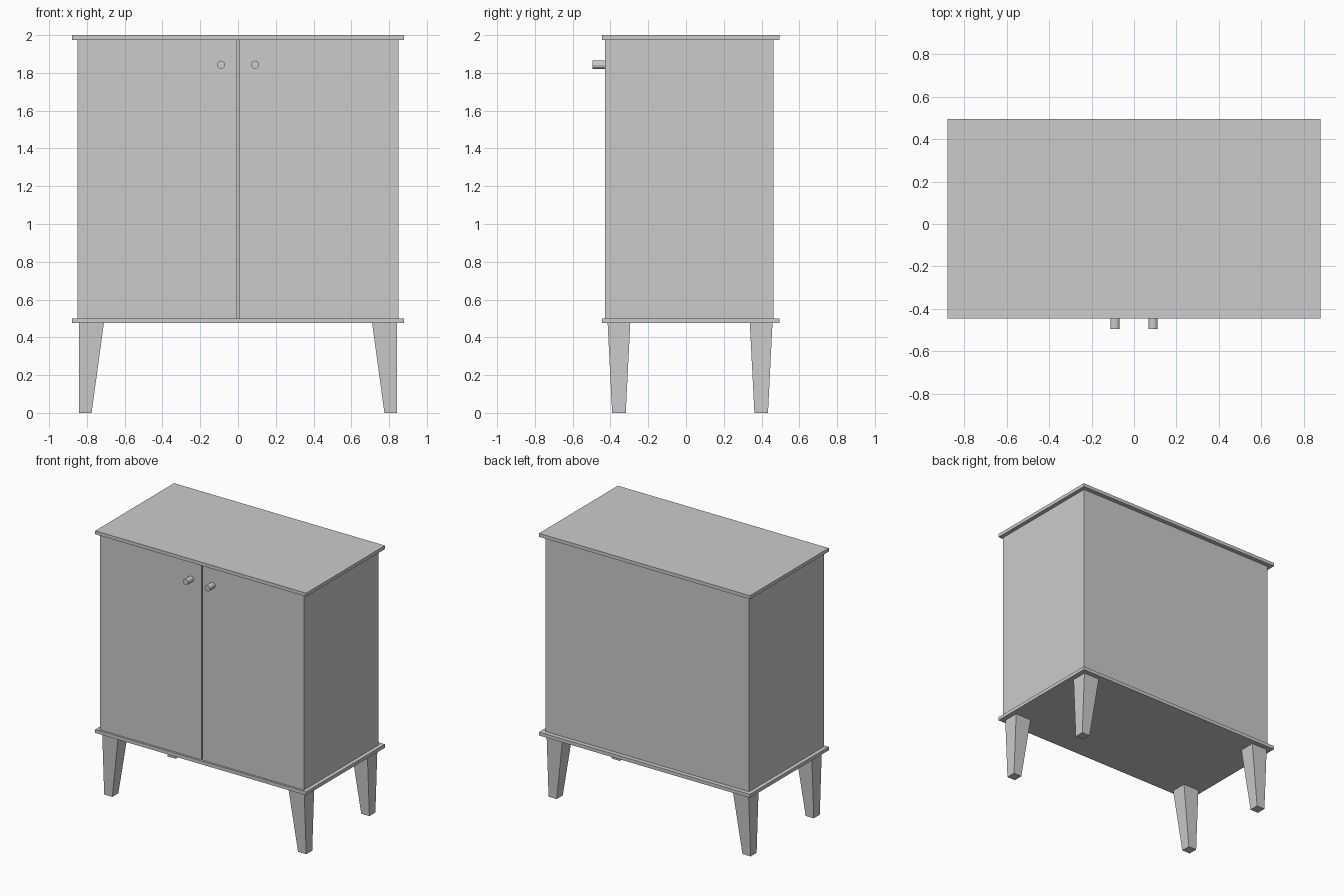
import bpy, bmesh, math

if "Cube" in bpy.data.objects:
    bpy.data.objects.remove(bpy.data.objects["Cube"])


def finish(name, bm):
    bmesh.ops.recalc_face_normals(bm, faces=bm.faces[:])
    mesh = bpy.data.meshes.new(name)
    bm.to_mesh(mesh)
    bm.free()
    obj = bpy.data.objects.new(name, mesh)
    bpy.context.collection.objects.link(obj)
    return obj


def prism(name, outline, z0, z1):
    """Extrude a flat xy outline from z0 up to z1."""
    bm = bmesh.new()
    face = bm.faces.new([bm.verts.new((x, y, z0)) for x, y in outline])
    ext = bmesh.ops.extrude_face_region(bm, geom=[face])
    for v in ext["geom"]:
        if isinstance(v, bmesh.types.BMVert):
            v.co.z = z1
    return finish(name, bm)


def rect(x0, x1, y0, y1):
    return [(x0, y0), (x1, y0), (x1, y1), (x0, y1)]


def leg(name, side, yc):
    """Leg with a straight outer face, tapered on the other three."""
    bm = bmesh.new()
    loops = []
    for z, inner, half in ((0, 0.775, 0.036), (0.476, 0.71, 0.06)):
        loops.append([bm.verts.new((side * x, y, z))
                      for x, y in rect(inner, 0.843, yc - half, yc + half)])
    lo, hi = loops
    bm.faces.new(lo)
    bm.faces.new(hi)
    for i in range(4):
        j = (i + 1) % 4
        bm.faces.new((lo[i], lo[j], hi[j], hi[i]))
    return finish(name, bm)


# Cabinet body, with the seam between the two doors cut into its front
FRONT, BACK = -0.43, 0.462
gap, depth = 0.004, 0.02
prism("cabinet_body", [(-0.85, FRONT), (-gap, FRONT), (-gap, FRONT + depth),
                       (gap, FRONT + depth), (gap, FRONT), (0.85, FRONT),
                       (0.85, BACK), (-0.85, BACK)], 0.5, 1.975)

# Overhanging top and bottom boards
board = rect(-0.88, 0.88, -0.445, 0.495)
prism("top_board", board, 1.974, 2.0)
prism("bottom_board", board, 0.475, 0.501)

for side, label in ((-1, "left"), (1, "right")):
    # Tapered legs
    leg(f"front_{label}_leg", side, -0.355)
    leg(f"back_{label}_leg", side, 0.398)

    # Round door knob
    bpy.ops.mesh.primitive_cylinder_add(
        vertices=12, radius=0.022, depth=0.07,
        location=(side * 0.09, -0.46, 1.843), rotation=(math.pi / 2, 0, 0))
    bpy.context.object.name = f"{label}_door_knob"
